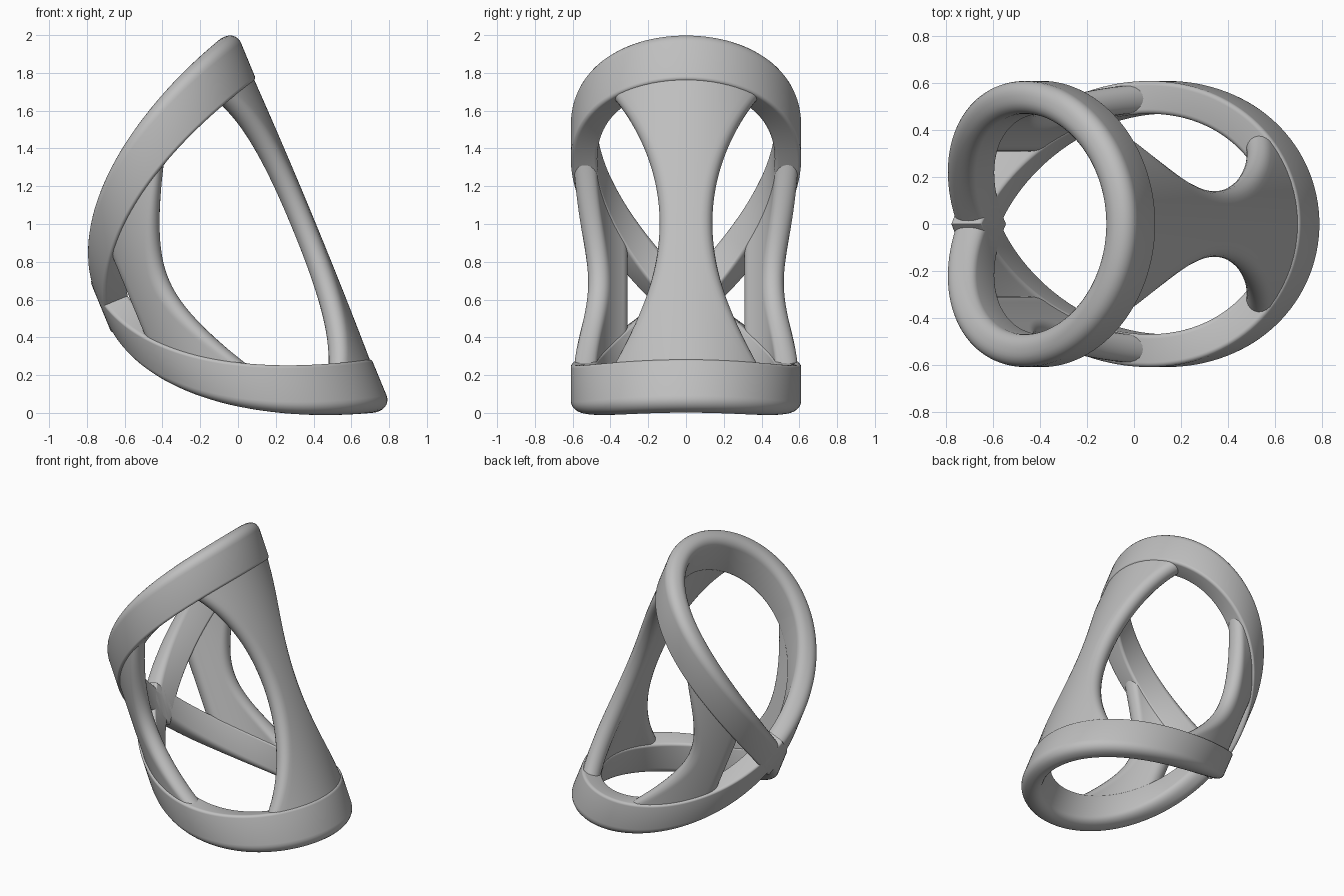
import bpy, bmesh
from math import sin, cos, pi, radians
from mathutils import Vector

old = bpy.data.objects.get("Cube")
if old:
    bpy.data.objects.remove(old, do_unlink=True)

grey = bpy.data.materials.new("plain grey")
grey.use_nodes = True
COLOUR = (0.52, 0.52, 0.52, 1)
grey.diffuse_color = COLOUR
grey.node_tree.nodes["Principled BSDF"].inputs["Base Color"].default_value = COLOUR

# Everything lies on a leaning cylinder
SIDE = Vector((0.9243, 0, 0.3816))
AXIS = Vector((-0.3816, 0, 0.9243))
BACK = Vector((0, 1, 0))
CENTRE = SIDE * 0.15 + AXIS * 0.79 + Vector((0, 0, 0.006))
MID_R = 0.54


def on_cylinder(angle, height, radius):
    return CENTRE + SIDE * radius * cos(angle) + BACK * radius * sin(angle) + AXIS * height


def band_height(angle):
    """Height of the upper band's middle line, zero at the crossing."""
    half = (pi - abs(angle)) / 2
    return 0.99 * sin(half) + 0.04 * sin(3 * half)


def loft(name, rings, closed):
    """Skin a row of rings, either joined into a loop or capped at both ends."""
    bm = bmesh.new()
    rows = [[bm.verts.new(p) for p in ring] for ring in rings]
    n = len(rows[0])
    following = rows[1:] + rows[:1] if closed else rows[1:]
    for a, b in zip(rows, following):
        for i in range(n):
            j = (i + 1) % n
            bm.faces.new((a[i], a[j], b[j], b[i]))
    if not closed:
        bm.faces.new(rows[0])
        bm.faces.new(rows[-1])
    bmesh.ops.recalc_face_normals(bm, faces=bm.faces)
    mesh = bpy.data.meshes.new(name)
    bm.to_mesh(mesh)
    bm.free()
    obj = bpy.data.objects.new(name, mesh)
    bpy.context.collection.objects.link(obj)
    mesh.materials.append(grey)
    bpy.ops.object.select_all(action='DESELECT')
    obj.select_set(True)
    bpy.context.view_layer.objects.active = obj
    bpy.ops.object.shade_smooth_by_angle(angle=radians(35))


def band_section():
    """Rounded strip section: full round outer rim, tighter inner rim."""
    points = []
    for corner, (sx, edge, r) in enumerate([(1, 0.122, 0.062), (-1, 0.122, 0.062),
                                            (-1, -0.152, 0.02), (1, -0.152, 0.02)]):
        middle = edge - r if edge > 0 else edge + r
        for k in range(7):
            a = (corner + k / 6) * pi / 2
            points.append((sx * (0.07 - r) + r * cos(a), middle + r * sin(a)))
    return points


# Upper and lower bands, crossing at the left
def make_band(name, sign):
    rings = []
    for i in range(128):
        angle = -pi + 2 * pi * i / 128
        h = band_height(angle)
        rings.append([on_cylinder(angle, sign * (h + dy), MID_R + dx)
                      for dx, dy in band_section()])
    loft(name, rings, True)


make_band("upper_band", 1)
make_band("lower_band", -1)


# Struts: curved sheets with rounded edges, flaring into the bands
def make_strut(name, edges, flip=1, bulge=0):
    thick, rows, cols = 0.06, 48, 16
    edge_angle = thick / MID_R
    rings = []
    for i in range(rows + 1):
        v = -1 + 2 * i / rows
        radius = MID_R - 0.004 + bulge * (1 - v * v)
        lo, hi = [radians(e) for e in edges(v)]
        lo, hi = lo + edge_angle, hi - edge_angle
        section = [(lo + (hi - lo) * k / cols, thick) for k in range(cols)]
        section += [(hi + edge_angle * sin(pi * k / 10), thick * cos(pi * k / 10)) for k in range(10)]
        section += [(hi + (lo - hi) * k / cols, -thick) for k in range(cols)]
        section += [(lo - edge_angle * sin(pi * k / 10), -thick * cos(pi * k / 10)) for k in range(10)]
        rings.append([on_cylinder(flip * a, v * band_height(a), radius + d) for a, d in section])
    loft(name, rings, False)


def wide_edges(v):
    half = 14.5 + 24 * (v / 0.78) ** 2
    return -half, half


def side_edges(v):
    return 115 - 24 * (v / 0.8) ** 2, 143


make_strut("wide_strut", wide_edges, bulge=0.015)
make_strut("back_strut", side_edges)
make_strut("front_strut", side_edges, -1)
